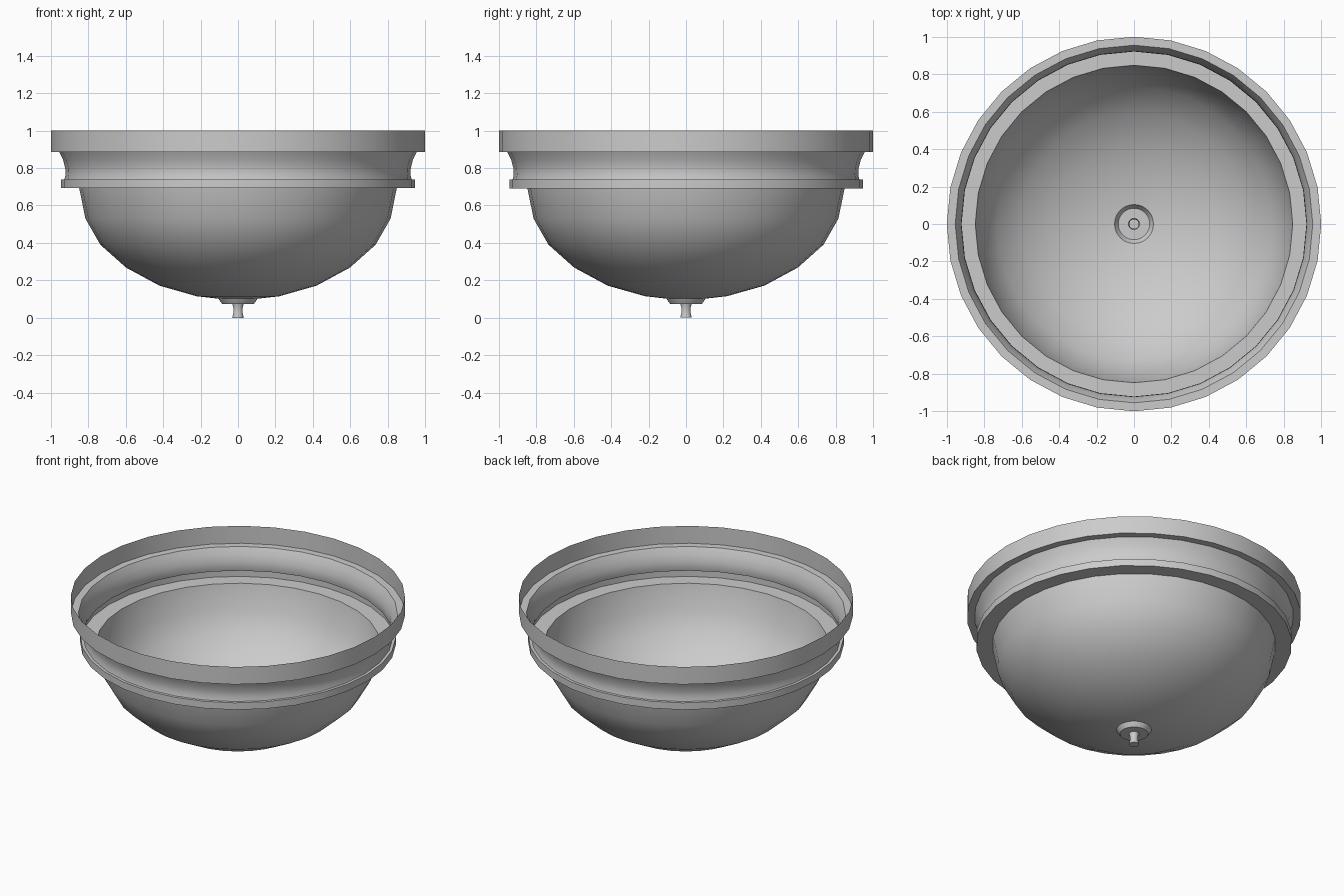
import bpy, bmesh
from math import cos, sin, pi, radians

if "Cube" in bpy.data.objects:
    bpy.data.objects.remove(bpy.data.objects["Cube"])

SIDES = 32


def lathe(name, profile, cap_end=False):
    """Revolve a thin (radius, height) profile about z."""
    bm = bmesh.new()
    rings = [[bm.verts.new((r * cos(2 * pi * i / SIDES), r * sin(2 * pi * i / SIDES), z))
              for i in range(SIDES)] for r, z in profile]
    for a, b in zip(rings, rings[1:]):
        for i in range(SIDES):
            j = (i + 1) % SIDES
            bm.faces.new((a[i], b[i], b[j], a[j]))
    if cap_end:
        bm.faces.new(rings[-1][::-1])
    mesh = bpy.data.meshes.new(name)
    bm.to_mesh(mesh)
    bm.free()
    ob = bpy.data.objects.new(name, mesh)
    bpy.context.collection.objects.link(ob)
    bpy.ops.object.select_all(action='DESELECT')
    ob.select_set(True)
    bpy.context.view_layer.objects.active = ob
    bpy.ops.object.shade_smooth_by_angle(angle=radians(32))
    return ob


# Mounting rim: upper band, concave neck and lower lip, open at the top
lathe("mounting_rim", [
    (1.0, 1.0), (1.0, 0.885), (0.955, 0.885), (0.935, 0.845), (0.923, 0.80),
    (0.921, 0.765), (0.927, 0.738), (0.945, 0.738), (0.945, 0.692), (0.848, 0.692)])

# Shade bowl, open at the bottom for the finial
lathe("bowl_shade", [
    (0.848, 0.692), (0.815, 0.53), (0.735, 0.39), (0.598, 0.268),
    (0.42, 0.172), (0.22, 0.115), (0.104, 0.102)])

# Finial: shallow cup with a waisted knob
lathe("finial", [
    (0.104, 0.102), (0.098, 0.092), (0.084, 0.073), (0.03, 0.073),
    (0.025, 0.055), (0.025, 0.025), (0.029, 0.008), (0.029, 0.0)], cap_end=True)
